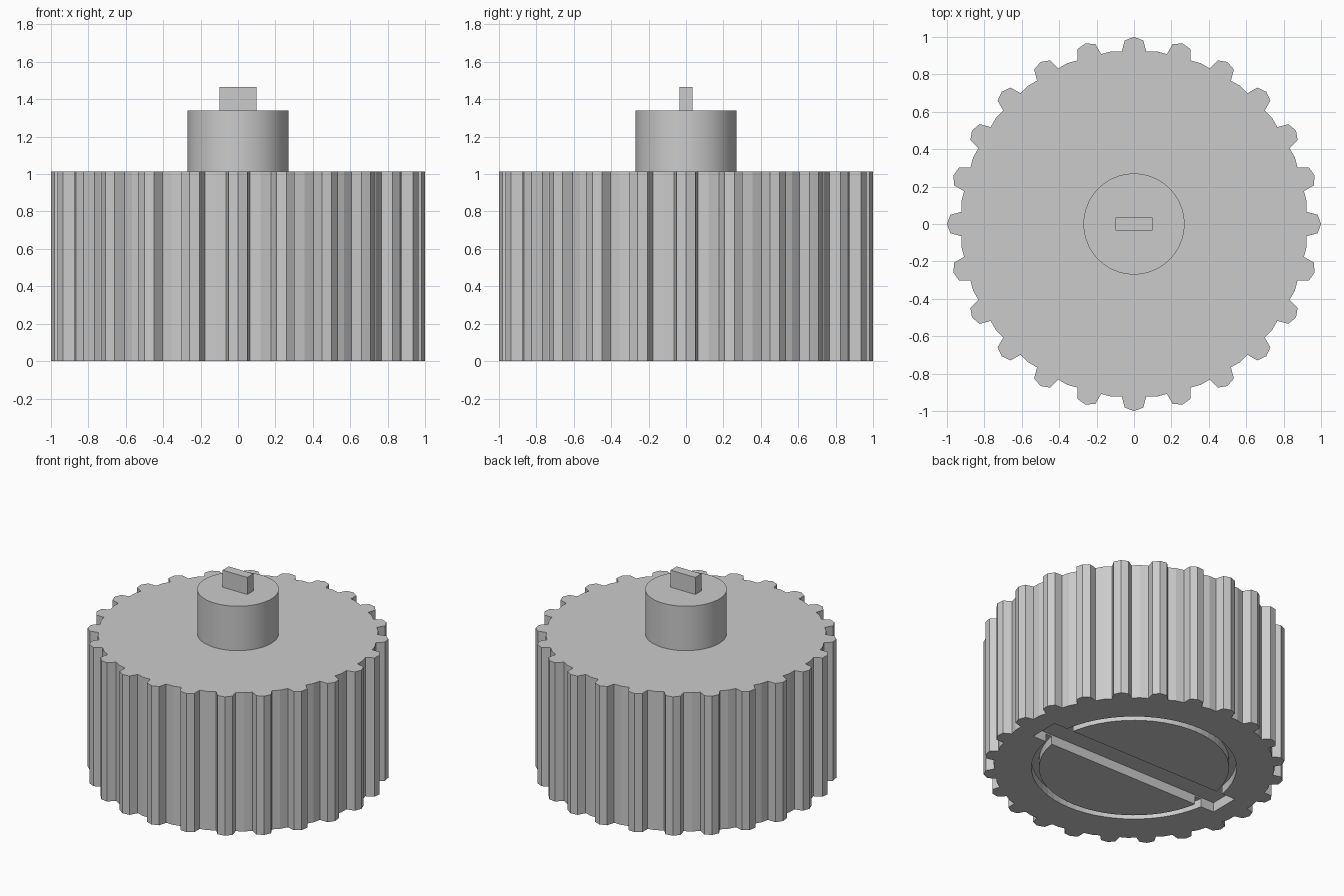
import bpy, bmesh
from math import sin, cos, radians, tau

cube = bpy.data.objects.get("Cube")
if cube:
    bpy.data.objects.remove(cube, do_unlink=True)

grey = bpy.data.materials.new("plain grey")
grey.use_nodes = True
grey.diffuse_color = (0.6, 0.6, 0.6, 1)
grey.node_tree.nodes["Principled BSDF"].inputs["Base Color"].default_value = (0.6, 0.6, 0.6, 1)


def add_object(name, bm):
    bmesh.ops.recalc_face_normals(bm, faces=bm.faces)
    mesh = bpy.data.meshes.new(name)
    bm.to_mesh(mesh)
    bm.free()
    mesh.materials.append(grey)
    obj = bpy.data.objects.new(name, mesh)
    bpy.context.collection.objects.link(obj)
    return obj


def prism(name, outline, z0, z1):
    """Upright solid with a flat outline."""
    bm = bmesh.new()
    face = bm.faces.new([bm.verts.new((x, y, z0)) for x, y in outline])
    top = bmesh.ops.extrude_face_region(bm, geom=[face])["geom"]
    moved = [v for v in top if isinstance(v, bmesh.types.BMVert)]
    bmesh.ops.translate(bm, verts=moved, vec=(0, 0, z1 - z0))
    return add_object(name, bm)


def polar(radius, angle):
    return radius * sin(angle), radius * cos(angle)


def circle(radius, sides):
    return [polar(radius, tau * i / sides) for i in range(sides)]


def rectangle(half_x, half_y):
    return [(-half_x, -half_y), (half_x, -half_y), (half_x, half_y), (-half_x, half_y)]


def activate(obj):
    bpy.ops.object.select_all(action="DESELECT")
    obj.select_set(True)
    bpy.context.view_layer.objects.active = obj


def cut(obj, cutter):
    mod = obj.modifiers.new("cut", "BOOLEAN")
    mod.operation = "DIFFERENCE"
    mod.solver = "EXACT"
    mod.object = cutter
    activate(obj)
    bpy.ops.object.modifier_apply(modifier=mod.name)
    bpy.data.objects.remove(cutter, do_unlink=True)


# Ribbed body: one tooth and the root beside it, repeated around
TEETH = 24
tooth = [(-4.05, 0.925), (-2.9, 0.983), (0, 1.0), (2.9, 0.983), (4.05, 0.925), (7.5, 0.931)]
outline = [polar(r, radians(a) + tau * i / TEETH) for i in range(TEETH) for a, r in tooth]
body = prism("ribbed_body", outline, 0, 1.015)

# Ring groove in the underside
ring = prism("groove_cutter", circle(0.68, 64), -0.1, 0.06)
cut(ring, prism("groove_core", circle(0.63, 64), -0.2, 0.2))
cut(body, ring)

# Long slot across the underside
cut(body, prism("slot_cutter", rectangle(0.78, 0.11), -0.1, 0.07))

# Round shaft and the flat key on its end
shaft = prism("shaft", circle(0.27, 64), 1.015, 1.34)
activate(shaft)
bpy.ops.object.shade_smooth_by_angle(angle=radians(30))
prism("drive_key", rectangle(0.1, 0.035), 1.34, 1.465)
